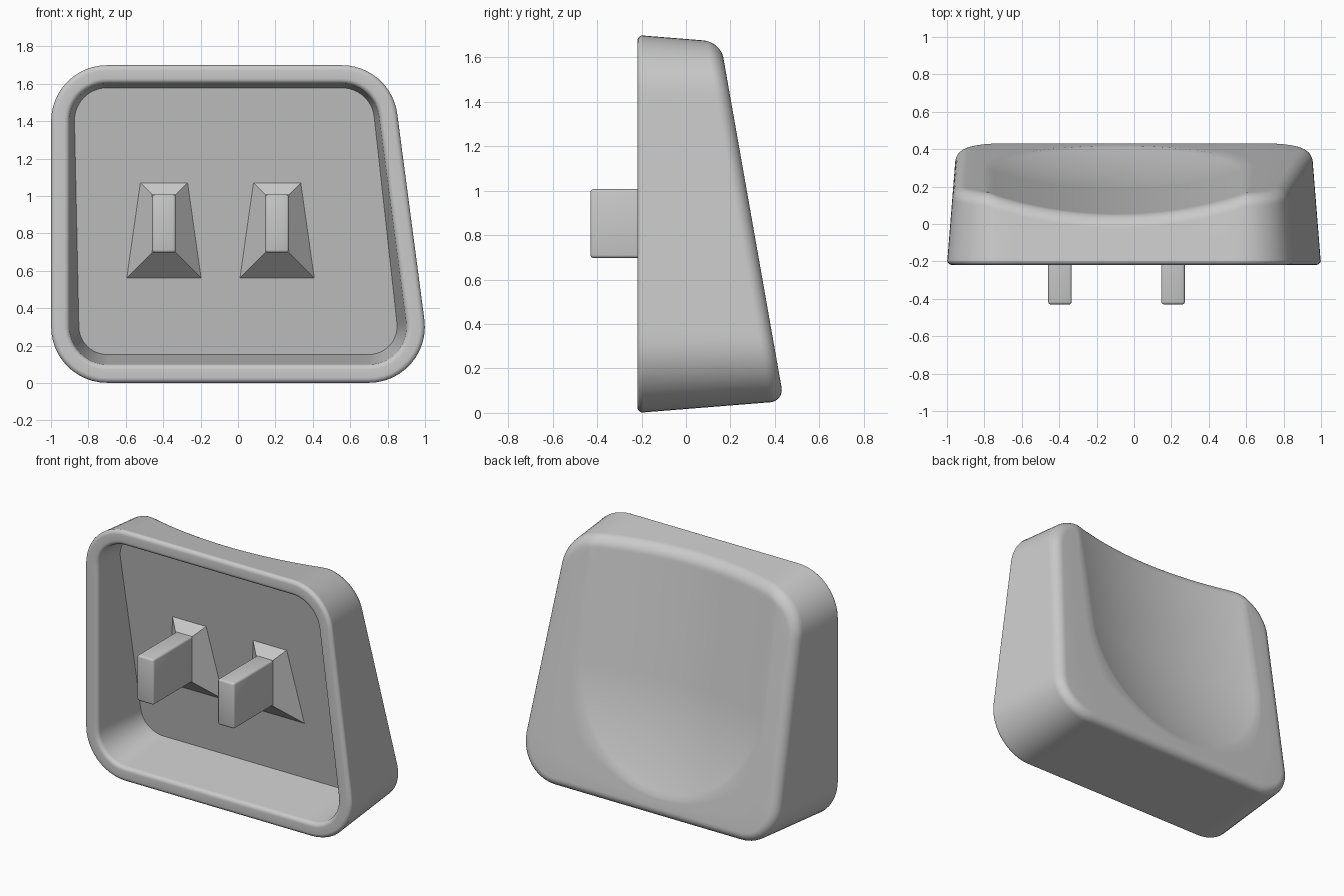
import bpy, bmesh, math
from mathutils import Vector

if "Cube" in bpy.data.objects:
    bpy.data.objects.remove(bpy.data.objects["Cube"])

grey = bpy.data.materials.new("plain_grey")
grey.use_nodes = True
grey.diffuse_color = (0.59, 0.59, 0.59, 1)
grey.node_tree.nodes["Principled BSDF"].inputs["Base Color"].default_value = (0.59, 0.59, 0.59, 1)

FRONT, RADIUS, RIM, FILLET = -0.219, 0.3, 0.028, 0.062
MID, SCOOP, DEPTH = Vector((-0.09, 0.87)), 0.69, 0.112
BALL = (SCOOP ** 2 + DEPTH ** 2) / (2 * DEPTH)


def finish(name, bm, angle):
    bmesh.ops.recalc_face_normals(bm, faces=bm.faces)
    mesh = bpy.data.meshes.new(name)
    bm.to_mesh(mesh)
    bm.free()
    mesh.materials.append(grey)
    ob = bpy.data.objects.new(name, mesh)
    bpy.context.collection.objects.link(ob)
    bpy.ops.object.select_all(action='DESELECT')
    ob.select_set(True)
    bpy.context.view_layer.objects.active = ob
    bpy.ops.object.shade_smooth_by_angle(angle=math.radians(angle))


def back(p):
    """Sloping back face with a round-ended scoop."""
    r = math.hypot(p[0] - MID.x, min(0, p[1] - MID.y))
    scoop = max(0, math.sqrt(BALL ** 2 - r * r) - (BALL - DEPTH))
    return 0.429 - 0.1765 * (p[1] - 0.12) - scoop


def floor(p):
    """Sloping floor of the hollow."""
    return 0.13 - 0.17 * (p[1] - 0.56)


def outline():
    """Rounded outline as (arc centre, outward direction) pairs."""
    corners = [Vector(c) for c in ((-1, 0), (1.042, 0), (0.818, 1.7), (-1, 1.7))]
    normals = []
    for i in range(4):
        d = (corners[(i + 1) % 4] - corners[i]).normalized()
        normals.append(Vector((d.y, -d.x)))
    centres = []
    for i, c in enumerate(corners):
        a, b = normals[i - 1], normals[i]
        centres.append(c - (a + b) * RADIUS / (1 + a.dot(b)))
    pts = []
    for i in range(4):
        a, b = normals[i - 1], normals[i]
        side = Vector((-a.y, a.x))
        for k in range(13):
            turn = a.angle(b) * k / 12
            pts.append((centres[i], a * math.cos(turn) + side * math.sin(turn)))
        for k in range(1, 24):
            pts.append((centres[i].lerp(centres[(i + 1) % 4], k / 24), b))
    return pts


BASE = outline()


def ring(inset, draft, height):
    """One loop; its inset grows with depth by the draft."""
    loop = []
    for c, n in BASE:
        y = 0
        for _ in range(4):
            p = c + n * (RADIUS - inset - draft * (y - FRONT))
            y = height(p)
        loop.append((p.x, y, p.y))
    return loop


def shrunk(loop, scale, height):
    """Loop pulled towards the middle, by a factor found for each point."""
    pts = []
    for x, _, z in loop:
        d = Vector((x, z)) - MID
        p = MID + d * scale(d)
        pts.append((p.x, height(p), p.y))
    return pts


def scoop_edge(d):
    """Fraction of d at which it crosses the edge of the scoop."""
    reach = abs(d.x) if d.y > 0 else d.length
    return min(0.96, SCOOP / max(reach, 0.01))


# Shell: back face, edge fillet, outer wall, rim, inner wall, floor
fillet = []
for k in range(9):
    a = math.pi / 2 * (1 - k / 8)
    drop = FILLET * (1 - math.sin(a))
    fillet.append(ring(FILLET * (1 - math.cos(a)), 0.08, lambda p: back(p) - drop))
loops = [shrunk(fillet[0], lambda d: scoop_edge(d) * k / 22, back) for k in range(1, 23)]
for k in (0.2, 0.6):
    loops.append(shrunk(fillet[0], lambda d: k + (1 - k) * scoop_edge(d), back))
loops += fillet

for k in range(7):
    a = math.pi / 2 * k / 6
    loops.append(ring(RIM * (1 - math.cos(a)), 0.08 if k == 0 else 0,
                      lambda p: FRONT + RIM * (1 - math.sin(a))))
for k in range(7):
    a = math.pi / 2 * k / 6
    loops.append(ring(0.1 - RIM * (1 - math.sin(a)), 0,
                      lambda p: FRONT + RIM * (1 - math.cos(a))))
edge = ring(0.1, 0.125, floor)
loops += [edge, shrunk(edge, lambda d: 0.5, floor)]

bm = bmesh.new()
rows = [[bm.verts.new(co) for co in loop] for loop in loops]
count = len(BASE)
for a, b in zip(rows, rows[1:]):
    for i in range(count):
        j = (i + 1) % count
        bm.faces.new((a[i], a[j], b[j], b[i]))
for row, height in ((rows[0], back), (rows[-1], floor)):
    tip = bm.verts.new((MID.x, height(MID), MID.y))
    for i in range(count):
        bm.faces.new((row[i], row[(i + 1) % count], tip))
finish("shell", bm, 35)

# Two mounting stems, each on a flared foot
LOW, HIGH, HALF, FOOT = 0.697, 1.007, 0.063, -0.015
for side, cx in (("right", -0.396), ("left", 0.209)):
    bm = bmesh.new()
    bmesh.ops.create_cube(bm, size=1)
    for v in bm.verts:
        v.co = (cx + 2 * HALF * v.co.x,
                -0.43 if v.co.y < 0 else 0.03,
                HIGH if v.co.z > 0 else LOW)
    bmesh.ops.bevel(bm, geom=bm.edges[:], offset=0.014, segments=3,
                    profile=0.5, affect='EDGES')
    finish(side + "_stem", bm, 35)

    bm = bmesh.new()
    top, foot = [], []
    for sx, up in ((-1, 0), (1, 0), (1, 1), (-1, 1)):
        spread = 0.065 if up else 0.138
        z = HIGH if up else LOW
        top.append(bm.verts.new((cx + sx * HALF, FOOT, z)))
        z += spread if up else -spread
        foot.append(bm.verts.new((cx + sx * (HALF + spread), floor((cx, z)) + 0.002, z)))
    bm.faces.new(top)
    bm.faces.new(foot)
    for i in range(4):
        j = (i + 1) % 4
        bm.faces.new((top[i], top[j], foot[j], foot[i]))
    finish(side + "_stem_foot", bm, 5)
